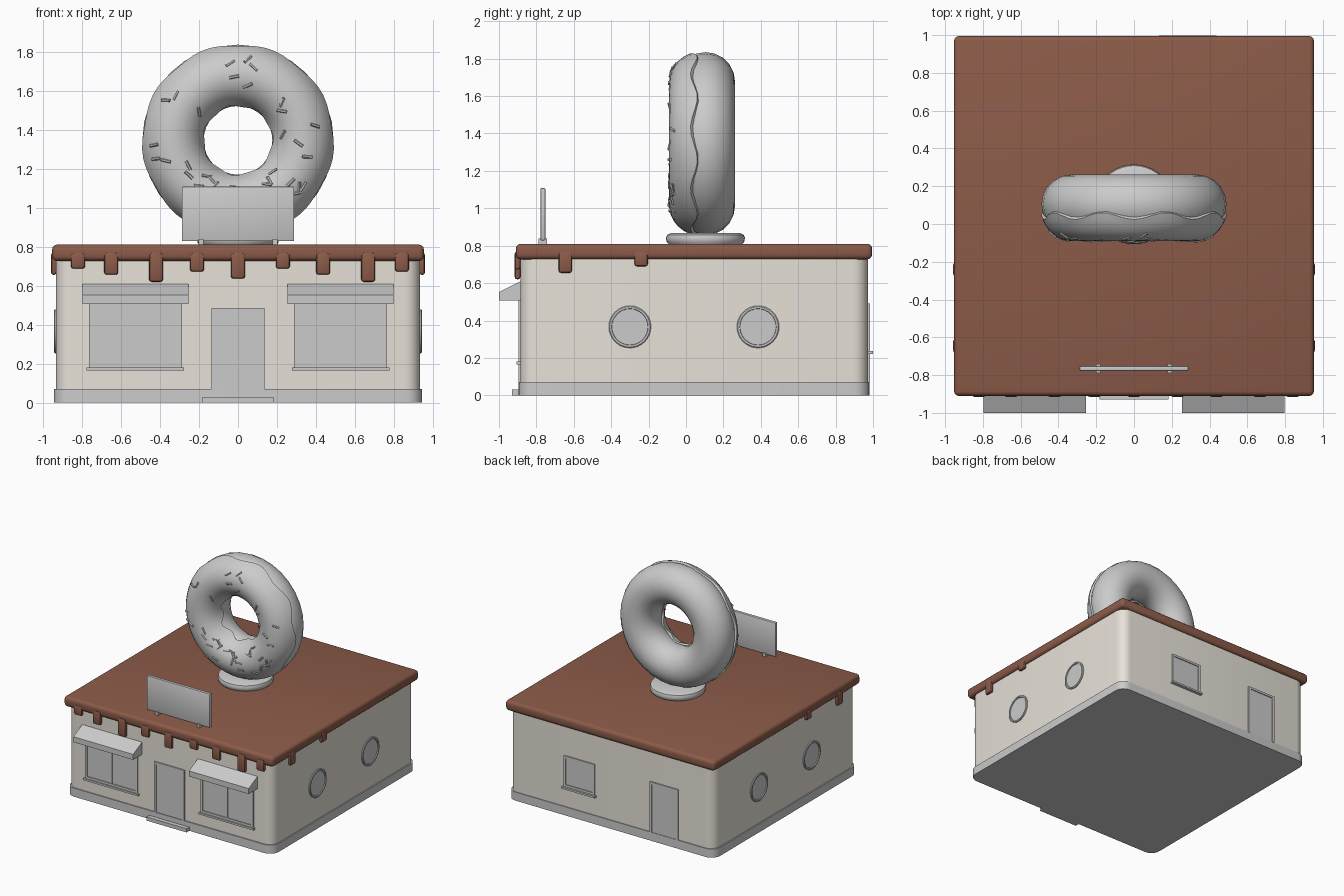
import bpy, bmesh, math, random
from mathutils import Vector, Matrix

if "Cube" in bpy.data.objects:
    bpy.data.objects.remove(bpy.data.objects["Cube"])

random.seed(4)


def material(name, rgb):
    m = bpy.data.materials.new(name)
    m.diffuse_color = (*rgb, 1)
    m.use_nodes = True
    m.node_tree.nodes["Principled BSDF"].inputs["Base Color"].default_value = m.diffuse_color
    return m


CREAM = material("cream_wall", (0.80, 0.76, 0.69))
BROWN = material("chocolate", (0.26, 0.105, 0.066))
GREY = material("plain_grey", (0.6, 0.6, 0.6))


def finish(name, bm, mat, smooth=True):
    bmesh.ops.recalc_face_normals(bm, faces=bm.faces)
    me = bpy.data.meshes.new(name)
    bm.to_mesh(me)
    bm.free()
    me.materials.append(mat)
    ob = bpy.data.objects.new(name, me)
    bpy.context.collection.objects.link(ob)
    if smooth:
        bpy.ops.object.select_all(action='DESELECT')
        ob.select_set(True)
        bpy.context.view_layer.objects.active = ob
        bpy.ops.object.shade_smooth_by_angle(angle=math.radians(35))
    return ob


def box(name, x, y, z, mat=GREY, bevel=0, segs=2, upright=0):
    """Box from (min, max) ranges; upright rounds only the vertical edges."""
    bm = bmesh.new()
    bmesh.ops.create_cube(bm, size=1)
    for v in bm.verts:
        v.co = [r[0] if c < 0 else r[1] for c, r in zip(v.co, (x, y, z))]
    if upright:
        edges = [e for e in bm.edges
                 if abs(e.verts[0].co.z - e.verts[1].co.z) > 1e-4]
        bmesh.ops.bevel(bm, geom=edges, offset=upright, segments=6,
                        profile=0.5, affect='EDGES')
    if bevel:
        bmesh.ops.bevel(bm, geom=bm.edges[:], offset=bevel, segments=segs,
                        profile=0.5, affect='EDGES')
    return finish(name, bm, mat)


def lathe(name, profile, matrix, mat=GREY, steps=32):
    """Closed solid turned around local z from (radius, height) points."""
    bm = bmesh.new()
    rings = [[bm.verts.new((r * math.cos(2 * math.pi * i / steps),
                            r * math.sin(2 * math.pi * i / steps), h))
              for i in range(steps)] for r, h in profile]
    for a, b in zip(rings, rings[1:]):
        for i in range(steps):
            j = (i + 1) % steps
            bm.faces.new((a[i], a[j], b[j], b[i]))
    bm.faces.new(rings[0])
    bm.faces.new(rings[-1])
    bm.transform(matrix)
    return finish(name, bm, mat)


# Building shell
box("foundation", (-0.943, 0.943), (-0.895, 0.98), (0, 0.07), upright=0.08)
box("walls", (-0.933, 0.933), (-0.886, 0.973), (0.02, 0.75), CREAM, upright=0.08)
box("icing_roof", (-0.953, 0.953), (-0.91, 0.995), (0.727, 0.81), BROWN, 0.025, 3)
box("front_step", (-0.183, 0.183), (-0.93, -0.88), (0, 0.03))

# Icing drips along the front and the sides
DRIPS = [(-0.82, 0.687), (-0.65, 0.656), (-0.42, 0.62), (-0.21, 0.672), (0, 0.636),
         (0.23, 0.687), (0.436, 0.656), (0.667, 0.62), (0.84, 0.672)]
for x, z in DRIPS:
    box("front_drip", (x - 0.036, x + 0.036), (-0.916, -0.885), (z, 0.77),
        BROWN, 0.013)
for s in (-1, 1):
    for y, z in ((-0.645, 0.655), (-0.24, 0.69)):
        box("side_drip", sorted((s * 0.93, s * 0.958)), (y - 0.036, y + 0.036),
            (z, 0.77), BROWN, 0.013)


def opening(name, cx, half, z0, z1, wall, out, sill=0, mullion=False):
    """Framed panel on the front (out=-1) or back (out=1) wall."""
    t = 0.018

    def bit(part, x0, x1, za, zb, depth):
        box(name + part, (x0, x1), sorted((wall - out * 0.01, wall + out * depth)),
            (za, zb))
    bit("_panel", cx - half + t, cx + half - t, z0, z1 - t, 0.003)
    for s in (-1, 1):
        bit("_jamb", *sorted((cx + s * half, cx + s * (half - t))), z0, z1, 0.01)
    bit("_head", cx - half + t, cx + half - t, z1 - t, z1, 0.01)
    if sill:
        bit("_sill", cx - half - 0.012, cx + half + 0.012, z0 - 0.015, z0, sill)
        bit("_bottom_rail", cx - half + t, cx + half - t, z0, z0 + t, 0.01)
    if mullion:
        bit("_mullion", cx - 0.006, cx + 0.006, z0 + t, z1 - t, 0.008)


opening("front_door", 0, 0.136, 0.07, 0.485, -0.886, -1)
opening("back_door", -0.485, 0.13, 0.07, 0.485, 0.973, 1)
opening("back_window", 0.285, 0.14, 0.237, 0.49, 0.973, 1, sill=0.026)

# Front windows and their sloped awnings
for s in (-1, 1):
    cx = s * 0.526
    opening("front_window", cx, 0.238, 0.18, 0.53, -0.886, -1, 0.02, True)
    bm = bmesh.new()
    sect = [(-1.0, 0.507), (-1.0, 0.552), (-0.884, 0.61), (-0.884, 0.507)]
    ends = [[bm.verts.new((cx + d, y, z)) for y, z in sect] for d in (-0.272, 0.272)]
    bm.faces.new(ends[0])
    bm.faces.new(ends[1])
    for i in range(4):
        j = (i + 1) % 4
        bm.faces.new((ends[0][i], ends[0][j], ends[1][j], ends[1][i]))
    finish("awning", bm, GREY, False)

# Round side windows with a raised rim
for s in (-1, 1):
    for y in (-0.30, 0.385):
        m = Matrix.Translation((s * 0.93, y, 0.366)) @ \
            Matrix.Rotation(s * math.pi / 2, 4, 'Y')
        lathe("porthole", [(0.113, -0.01), (0.113, 0.008), (0.108, 0.012),
                           (0.098, 0.012), (0.096, 0.005)], m)

# Roof sign on two small posts
box("sign_board", (-0.288, 0.288), (-0.778, -0.752), (0.828, 1.108), bevel=0.006)
for s in (-1, 1):
    box("sign_post", (s * 0.19 - 0.012, s * 0.19 + 0.012), (-0.788, -0.742),
        (0.80, 0.838))

# Ring stand
lathe("ring_stand", [(0.19, 0.80), (0.207, 0.82), (0.211, 0.84), (0.205, 0.858),
                     (0.185, 0.868)], Matrix.Translation((0, 0.104, 0)), steps=40)

# Big ring: dough torus and an icing shell over its front half
CY, CZ, MAJOR = 0.105, 1.345, 0.333
DOUGH, ICE_R, ICE_Y = 0.157, 0.166, 0.195


def ring_point(theta, phi, r, depth):
    rho = MAJOR + r * math.cos(phi)
    return Vector((rho * math.cos(theta), CY - depth * math.sin(phi),
                   CZ + rho * math.sin(theta)))


def ring_surface(name, phis, closed, r, depth, steps):
    bm = bmesh.new()
    rows = []
    for i in range(steps):
        th = 2 * math.pi * i / steps
        row = [ring_point(th, p, r, depth) for p in phis(th)]
        if not closed:  # tuck both rims into the dough
            ps = phis(th)
            row = [ring_point(th, ps[0], 0.14, 0.14)] + row + \
                  [ring_point(th, ps[-1], 0.14, 0.14)]
        rows.append([bm.verts.new(p) for p in row])
    n = len(rows[0])
    for i in range(steps):
        a, b = rows[i], rows[(i + 1) % steps]
        for k in range(n if closed else n - 1):
            l = (k + 1) % n
            bm.faces.new((a[k], a[l], b[l], b[k]))
    return finish(name, bm, GREY)


def icing_phis(th):
    lo = 0.33 + 0.10 * math.sin(9 * th)
    hi = math.pi - 0.33 - 0.10 * math.sin(7 * th + 1)
    return [lo + (hi - lo) * k / 12 for k in range(13)]


ring_surface("dough_ring", lambda th: [2 * math.pi * k / 20 for k in range(20)],
             True, DOUGH, DOUGH, 32)
ring_surface("ring_icing", icing_phis, False, ICE_R, ICE_Y, 64)

# Sprinkles lying on the icing, as (x, z) spots plus a scatter low on the ring
spots = [(-.04, 1.74), (.05, 1.76), (.08, 1.72), (-.02, 1.67), (-.32, 1.575),
         (-.37, 1.55), (-.2, 1.49), (-.43, 1.32), (-.42, 1.25), (-.37, 1.24),
         (-.255, 1.215), (-.2, 1.11), (-.12, 1.115), (.05, 1.625), (.225, 1.54),
         (.225, 1.495), (.395, 1.42), (.23, 1.375), (.31, 1.33), (.355, 1.26)]
for _ in range(22):
    a, rho = random.uniform(math.pi * 1.15, math.pi * 1.85), random.uniform(.22, .44)
    spots.append((rho * math.cos(a), CZ + rho * math.sin(a)))
bm = bmesh.new()
for x, z in spots:
    th = math.atan2(z - CZ, x)
    c = max(-0.9, min(0.9, (math.hypot(x, z - CZ) - MAJOR) / ICE_R))
    phi = math.acos(c)
    p = ring_point(th, phi, ICE_R, ICE_Y)
    along = Vector((-math.sin(th), 0, math.cos(th)))
    across = (ring_point(th, phi + .01, ICE_R, ICE_Y) - p).normalized()
    turn = random.uniform(0, math.pi)
    d = along * math.cos(turn) + across * math.sin(turn)
    rot = d.to_track_quat('Z', 'Y').to_matrix().to_4x4()
    bmesh.ops.create_cone(bm, cap_ends=True, segments=6, radius1=0.008,
                          radius2=0.008, depth=0.052,
                          matrix=Matrix.Translation(p) @ rot)
finish("sprinkles", bm, GREY)
